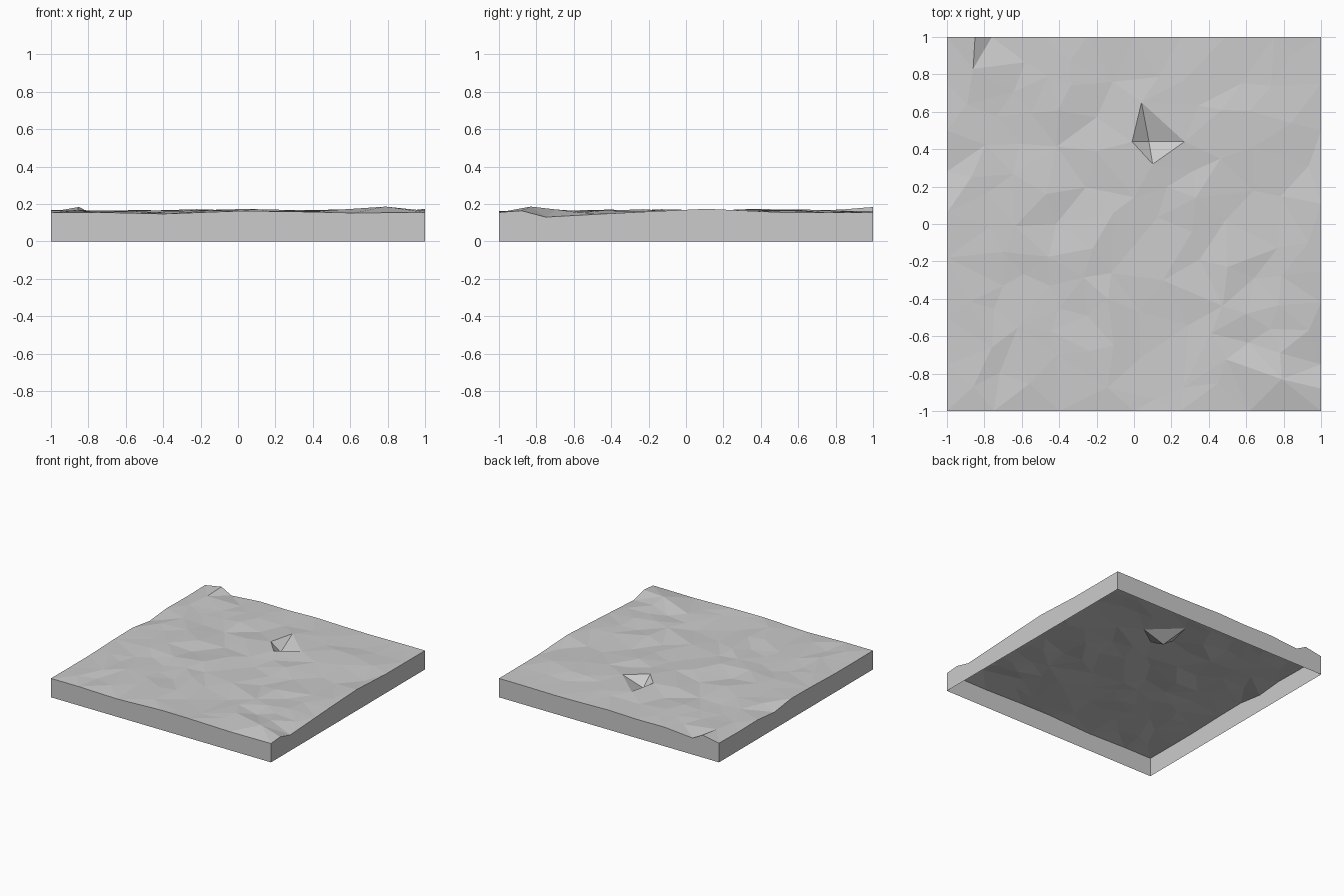
import bpy
import bmesh
import random
from mathutils import Vector
from mathutils.geometry import delaunay_2d_cdt

cube = bpy.data.objects.get("Cube")
if cube:
    bpy.data.objects.remove(cube, do_unlink=True)

random.seed(4)
LEVEL = 0.158          # average ground height

stone = bpy.data.materials.new("stone_grey")
stone.use_nodes = True
grey = (0.6, 0.6, 0.6, 1.0)
stone.diffuse_color = grey
stone.node_tree.nodes["Principled BSDF"].inputs["Base Color"].default_value = grey

# Main peaks and hollows: x and y in hundredths, rise above level in thousandths
rim_features = [
    (-100, -100, -3), (-40, -100, -11), (62, -100, -6), (100, -100, -3),
    (100, -88, 6), (100, -75, -28), (100, -42, -10), (100, 11, 16),
    (100, 100, -3), (49, 100, -6), (-76, 100, -22), (-85, 100, 26),
    (-100, 100, 0), (-100, 6, 9), (-100, 28, -20), (-100, -18, 6),
]
inner_features = [
    (-76, -66, 5), (-41, -70, -3), (-24, -68, 8), (-25, -49, -4),
    (-14, -40, 12), (-22, -13, 14), (-45, -33, -5), (-70, -15, 7),
    (-87, 25, 8), (-78, 17, 3), (-47, 16, 9), (-11, 6, 9),
    (-20, 39, 9), (-1, 44, 14), (4, 65, 12), (8, 44, -50),
    (10, 32, 14), (27, 44, 10), (27, 77, 6), (-34, 74, 6),
    (-20, 57, -8), (47, 61, 10), (84, 54, 8), (33, 14, 10),
    (35, -19, -10), (50, -23, 14), (29, -54, -10), (60, -48, 8),
    (79, -83, 28), (78, -69, 12), (45, -85, 3), (-86, 83, 12),
]


def to_point(feature):
    x, y, rise = feature
    return Vector((x / 100, y / 100, LEVEL + rise / 1000))


def add_if_clear(points, x, y, gap, spread):
    """Add a slightly uneven ground point unless one is already close by."""
    spot = Vector((x, y))
    if all((p.xy - spot).length > gap for p in points):
        points.append(Vector((x, y, LEVEL + random.uniform(-spread, spread))))


points = [to_point(f) for f in rim_features + inner_features]

# Fill the straight edges between the rim features
steps = 8
for i in range(1, steps):
    t = -1 + 2 * i / steps
    for x, y in ((t, -1), (t, 1), (-1, t), (1, t)):
        add_if_clear(points, x, y, 0.16, 0.005)

# Fill the interior with a scattered grid
cells = 13
for i in range(cells):
    for j in range(cells):
        x = -0.9 + 1.8 * i / (cells - 1) + random.uniform(-0.05, 0.05)
        y = -0.9 + 1.8 * j / (cells - 1) + random.uniform(-0.05, 0.05)
        add_if_clear(points, x, y, 0.125, 0.009)

# Triangulate the scattered points
result = delaunay_2d_cdt([p.xy for p in points], [], [], 0, 1e-5)
flat_verts, triangles, sources = result[0], result[2], result[3]


def make_object(name, bm):
    mesh = bpy.data.meshes.new(name)
    bm.to_mesh(mesh)
    bm.free()
    mesh.materials.append(stone)
    obj = bpy.data.objects.new(name, mesh)
    bpy.context.collection.objects.link(obj)
    return obj


# Faceted ground surface
bm = bmesh.new()
verts = [bm.verts.new((v.x, v.y, points[src[0]].z))
         for v, src in zip(flat_verts, sources)]
for tri in triangles:
    face = bm.faces.new([verts[k] for k in tri])
    face.normal_update()
    if face.normal.z < 0:
        face.normal_flip()
make_object("ground_surface", bm)

# Side walls: each edge of the ground dropped to the base, left open underneath
bm = bmesh.new()
for axis, side in ((0, -1), (0, 1), (1, -1), (1, 1)):
    along = 1 - axis
    rim = sorted((p for p in points if abs(p[axis] - side) < 1e-4),
                 key=lambda p: p[along])
    tops = [bm.verts.new(p) for p in rim]
    feet = [bm.verts.new((p.x, p.y, 0)) for p in rim]
    outward = Vector((0, 0, 0))
    outward[axis] = side
    for k in range(len(rim) - 1):
        face = bm.faces.new((feet[k], feet[k + 1], tops[k + 1], tops[k]))
        face.normal_update()
        if face.normal.dot(outward) < 0:
            face.normal_flip()
bmesh.ops.remove_doubles(bm, verts=bm.verts, dist=1e-5)
make_object("side_walls", bm)
